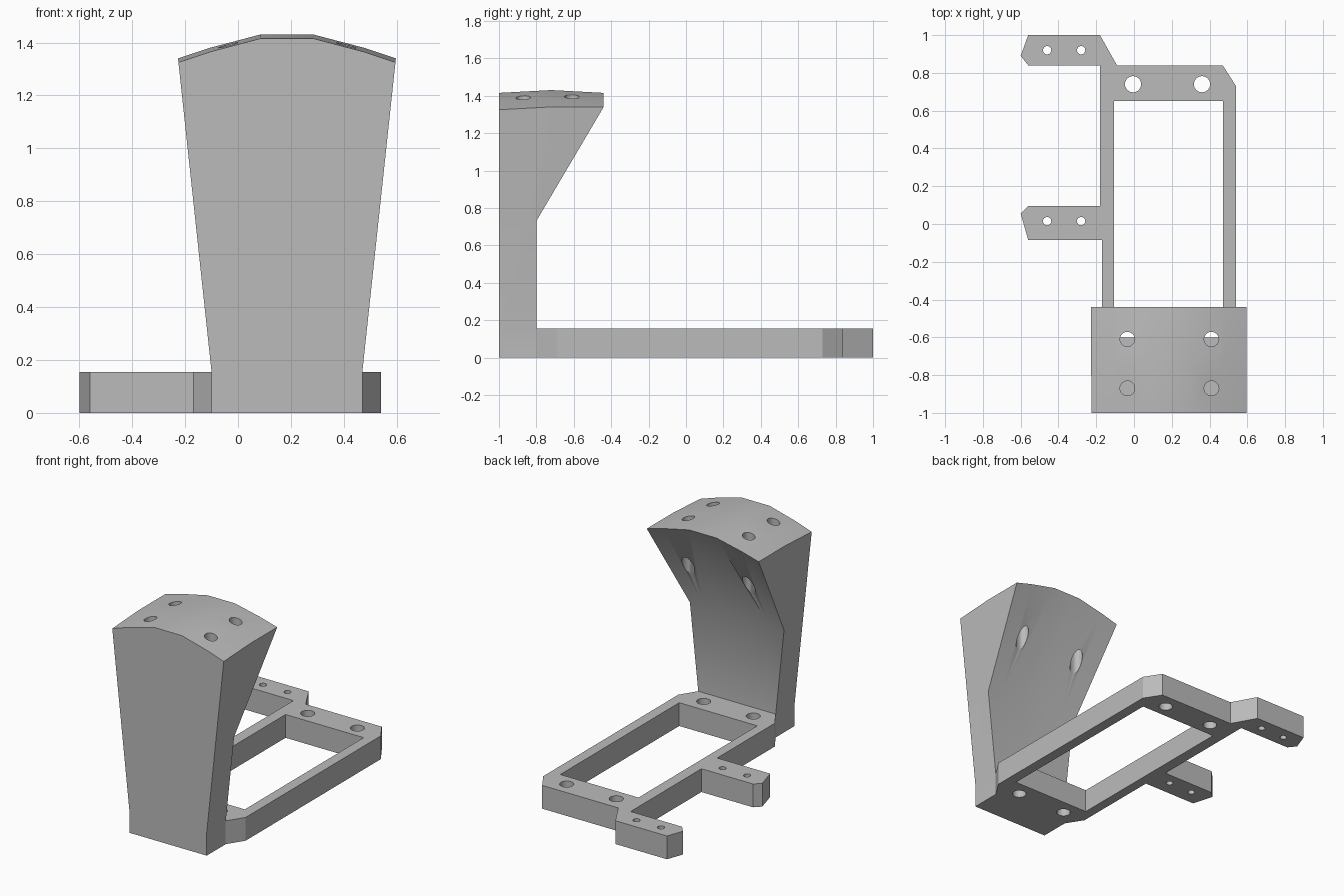
import bpy
import bmesh
import math
from mathutils import Matrix

if "Cube" in bpy.data.objects:
    bpy.data.objects.remove(bpy.data.objects["Cube"], do_unlink=True)

grey = bpy.data.materials.new("plain_grey")
grey.use_nodes = True
GREY = (0.5, 0.5, 0.5, 1)
grey.diffuse_color = GREY
grey.node_tree.nodes["Principled BSDF"].inputs["Base Color"].default_value = GREY


def make_object(name, bm):
    bmesh.ops.recalc_face_normals(bm, faces=bm.faces)
    mesh = bpy.data.meshes.new(name)
    bm.to_mesh(mesh)
    bm.free()
    mesh.materials.append(grey)
    obj = bpy.data.objects.new(name, mesh)
    bpy.context.collection.objects.link(obj)
    return obj


def add_hole(bm, x, y, radius, z0, z1):
    bmesh.ops.create_cone(bm, cap_ends=True, segments=24, radius1=radius,
                          radius2=radius, depth=z1 - z0,
                          matrix=Matrix.Translation((x, y, (z0 + z1) / 2)))


def cut(obj, bm):
    """Subtract the cutter mesh, bake the result and shade it."""
    cutter = make_object("cutter", bm)
    cutter.hide_render = True
    mod = obj.modifiers.new("cut", 'BOOLEAN')
    mod.operation = 'DIFFERENCE'
    mod.solver = 'EXACT'
    mod.object = cutter
    graph = bpy.context.evaluated_depsgraph_get()
    baked = bpy.data.meshes.new_from_object(obj.evaluated_get(graph))
    obj.modifiers.clear()
    obj.data = baked
    bpy.data.objects.remove(cutter, do_unlink=True)
    bpy.ops.object.select_all(action='DESELECT')
    obj.select_set(True)
    bpy.context.view_layer.objects.active = obj
    bpy.ops.object.shade_smooth_by_angle(angle=math.radians(31.5))


# Base frame: outline with two side arms, extruded
BASE_H = 0.155
LEFT, RIGHT = -0.10, 0.47
outline = [
    (LEFT, -0.8), (RIGHT, -0.8), (0.54, -0.69), (0.54, 0.73), (RIGHT, 0.84),
    (-0.09, 0.84), (-0.18, 1.0), (-0.56, 1.0), (-0.6, 0.89), (-0.56, 0.84),
    (-0.18, 0.84), (-0.18, 0.095), (-0.56, 0.095), (-0.6, 0.055),
    (-0.56, -0.085), (-0.17, -0.085), (-0.17, -0.69),
]
bm = bmesh.new()
face = bm.faces.new([bm.verts.new((x, y, 0)) for x, y in outline])
ext = bmesh.ops.extrude_face_region(bm, geom=[face])
top = [v for v in ext["geom"] if isinstance(v, bmesh.types.BMVert)]
bmesh.ops.translate(bm, verts=top, vec=(0, 0, BASE_H))
base_frame = make_object("base_frame", bm)

# Opening and screw holes of the frame
bm = bmesh.new()
x0, x1, y0, y1 = -0.105, 0.47, -0.6, 0.65
bmesh.ops.create_cube(bm, size=1, matrix=Matrix.Translation(
    ((x0 + x1) / 2, (y0 + y1) / 2, 0)) @ Matrix.Diagonal((x1 - x0, y1 - y0, 1, 1)))
for y in (-0.70, 0.74):
    for x in (-0.005, 0.36):
        add_hole(bm, x, y, 0.043, -0.1, 0.3)
for y in (0.015, 0.92):
    for x in (-0.46, -0.28):
        add_hole(bm, x, y, 0.022, -0.1, 0.3)
cut(base_frame, bm)

# Upright: side profile swept across columns, flared upward, crowned on top
COLUMNS = [(0, 0.09), (0.15, 0.05), (0.38, 0), (0.62, 0), (0.85, 0.05), (1, 0.09)]
bm = bmesh.new()
rings = []
for t, drop in COLUMNS:
    crown = 1.415 - drop
    profile = [
        (-1, 0), (-1, BASE_H), (-1, crown), (-0.72, crown + 0.015),
        (-0.44, crown + drop / 6), (-0.8, 0.73), (-0.8, BASE_H), (-0.8, 0),
    ]
    ring = []
    for y, z in profile:
        flare = max(0, z - BASE_H) * 0.107
        a, b = LEFT - flare, RIGHT + flare
        ring.append(bm.verts.new((a + (b - a) * t, y, z)))
    rings.append(ring)
for r, s in zip(rings, rings[1:]):
    for i in range(len(r)):
        j = (i + 1) % len(r)
        bm.faces.new((r[i], r[j], s[j], s[i]))
for r in (rings[0], rings[-1]):
    bm.faces.new([r[0], r[1], r[6], r[7]])
    bm.faces.new(r[1:7])
upright = make_object("upright_bracket", bm)

# Rear holes go through the overhang, front holes are blind
bm = bmesh.new()
for x in (-0.035, 0.41):
    add_hole(bm, x, -0.61, 0.039, 0.8, 1.6)
    add_hole(bm, x, -0.87, 0.039, 1.1, 1.6)
cut(upright, bm)
